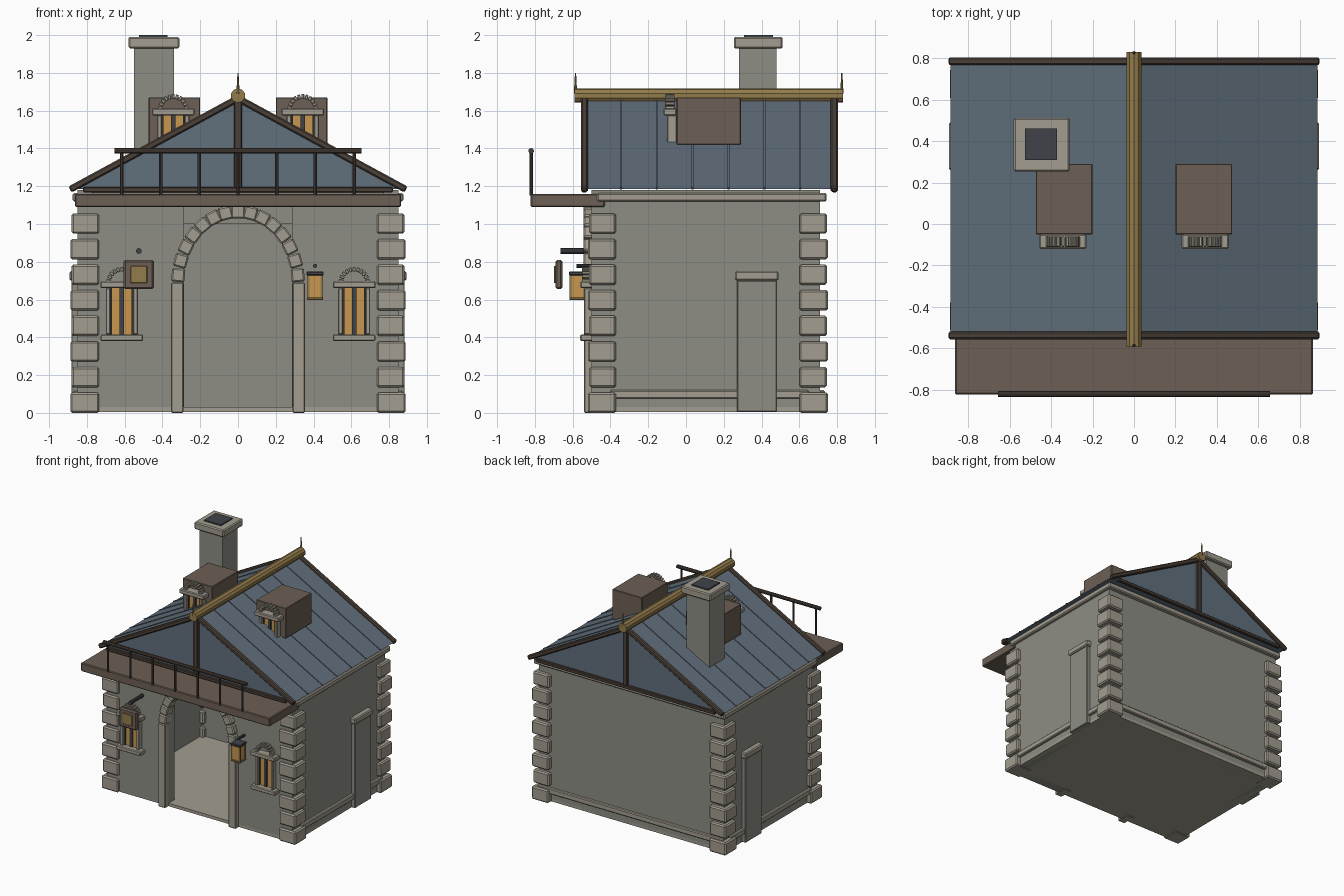
import bpy, bmesh
from math import pi, cos, sin, atan2, hypot
from mathutils import Matrix, Vector

if "Cube" in bpy.data.objects:
    bpy.data.objects.remove(bpy.data.objects["Cube"])


def material(name, *rgb):
    m = bpy.data.materials.new(name)
    m.diffuse_color = (*rgb, 1)
    m.use_nodes = True
    m.node_tree.nodes["Principled BSDF"].inputs["Base Color"].default_value = m.diffuse_color
    return m


WALL = material("wall_plaster", .27, .27, .235)
STONE = material("cut_stone", .37, .34, .28)
SLATE = material("slate", .12, .16, .20)
WOOD = material("wood", .15, .115, .09)
BEAM = material("dark_wood", .07, .052, .04)
GOLD = material("brass", .29, .20, .07)
AMBER = material("amber_glass", .58, .31, .08)
IRON = material("iron", .05, .055, .065)


def finish(name, bm, mat):
    bmesh.ops.recalc_face_normals(bm, faces=bm.faces)
    me = bpy.data.meshes.new(name)
    bm.to_mesh(me)
    bm.free()
    me.materials.append(mat)
    ob = bpy.data.objects.new(name, me)
    bpy.context.collection.objects.link(ob)
    return ob


def block(name, centre, size, mat, bevel=0.0, rot=None):
    bm = bmesh.new()
    bmesh.ops.create_cube(bm, size=1)
    bmesh.ops.scale(bm, vec=size, verts=bm.verts)
    if bevel:
        bmesh.ops.bevel(bm, geom=bm.edges[:], offset=bevel, segments=1, affect='EDGES')
    m = Matrix.Translation(centre)
    bmesh.ops.transform(bm, matrix=m @ rot if rot else m, verts=bm.verts)
    return finish(name, bm, mat)


def box(name, x, y, z, mat, bevel=0.0):
    """Box from (min, max) ranges."""
    c = [(a + b) / 2 for a, b in (x, y, z)]
    s = [abs(b - a) for a, b in (x, y, z)]
    return block(name, c, s, mat, bevel)


def rod(name, a, b, r, mat, r2=None, sides=10):
    a, b = Vector(a), Vector(b)
    bm = bmesh.new()
    bmesh.ops.create_cone(bm, cap_ends=True, segments=sides, radius1=r,
                          radius2=r if r2 is None else r2, depth=(b - a).length)
    q = (b - a).to_track_quat('Z', 'Y').to_matrix().to_4x4()
    bmesh.ops.transform(bm, matrix=Matrix.Translation((a + b) / 2) @ q, verts=bm.verts)
    return finish(name, bm, mat)


def arch(name, cx, y, cz, rx, rz, n, size, mat, bevel):
    """Wedge stones spread over a half ellipse."""
    for i in range(n):
        t = pi * (i + .5) / n
        ang = atan2(sin(t) / rz, cos(t) / rx)
        block(name, (cx + rx * cos(t), y, cz + rz * sin(t)), size, mat, bevel,
              Matrix.Rotation(-ang, 4, 'Y'))


def window(name, cx, y, sill, top):
    """Framed window on a wall facing -y at depth y; top = underside of lintel."""
    box(name + "_glass", (cx - .06, cx + .06), (y - .012, y + .01), (sill, top), AMBER)
    for dx, w in ((0, .012), (-.057, .005), (.057, .005)):
        box(name + "_mullion", (cx + dx - w, cx + dx + w), (y - .02, y), (sill, top), IRON)
    for s in (-1, 1):
        box(name + "_jamb", (cx + s * .06, cx + s * .085), (y - .04, y + .01), (sill, top), STONE, .004)
    box(name + "_lintel", (cx - .113, cx + .113), (y - .06, y + .01), (top, top + .037), STONE, .006)
    box(name + "_sill", (cx - .113, cx + .113), (y - .06, y + .01), (sill - .035, sill), STONE, .006)
    arch(name + "_arch_stone", cx, y - .025, top + .03, .07, .07, 11, (.025, .05, .016), STONE, .003)


# hollow house walls with a door opening
box("floor", (-.85, .85), (-.5, .71), (.005, .03), STONE)
box("back_wall", (-.85, .85), (.63, .71), (.005, 1.18), WALL)
box("door_head_wall", (-.285, .285), (-.49, -.41), (1.0, 1.15), WALL)
box("cornice_back", (-.87, .87), (.62, .745), (1.12, 1.165), STONE, .008)
box("plinth_back", (-.85, .85), (.70, .735), (.075, .12), STONE, .006)
for s in (-1, 1):
    box("side_wall", (s * .77, s * .85), (-.5, .71), (.005, 1.18), WALL)
    box("front_wall", (s * .285, s * .85), (-.5, -.42), (.005, 1.15), WALL)
    box("cornice_side", (s * .80, s * .875), (-.47, .745), (1.12, 1.165), STONE, .008)
    box("plinth_side", (s * .84, s * .872), (-.4, .65), (.075, .12), STONE, .006)
    box("side_pier", (s * .83, s * .882), (.27, .48), (.005, .70), WALL, .004)
    box("side_pier_cap", (s * .82, s * .893), (.26, .49), (.70, .75), STONE, .008)
    # corner stones, alternating in size
    for i in range(8):
        e = .006 * (i % 2)
        z = i * .1355
        for y0, y1 in ((-.52 + e, -.37), (.60, .752 - e)):
            box("corner_stone", (s * .735, s * (.888 - e)), (y0, y1), (z, z + .108), STONE, .01)
    box("door_jamb", (s * .288, s * .355), (-.54, -.42), (0, .69), STONE, .006)
    window("wall_window", s * .615, -.5, .415, .66)

arch("door_arch_stone", 0, -.5, .69, .318, .375, 15, (.07, .085, .072), STONE, .008)

# roof prism with seams, rake beams and gable frame
APEX, EAVE, HALF = 1.665, 1.185, .885
bm = bmesh.new()
fr = [bm.verts.new(p) for p in ((-HALF, -.53, EAVE), (HALF, -.53, EAVE), (0, -.53, APEX))]
ext = bmesh.ops.extrude_face_region(bm, geom=[bm.faces.new(fr)])
bmesh.ops.translate(bm, vec=(0, 1.31, 0),
                    verts=[v for v in ext["geom"] if isinstance(v, bmesh.types.BMVert)])
bm.faces.ensure_lookup_table()
if not any(all(v.co.y < -.5 for v in f.verts) for f in bm.faces):
    bm.faces.new(fr)
finish("roof", bm, SLATE)
slope = atan2(APEX - EAVE, HALF)
length = hypot(HALF, APEX - EAVE)
for s in (-1, 1):
    rot = Matrix.Rotation(s * slope, 4, 'Y')
    mid = (s * HALF / 2, (APEX + EAVE) / 2)
    for i in range(6):
        block("roof_seam", (mid[0], -.345 + .19 * i, mid[1]), (length - .01, .01, .012), SLATE, 0, rot)
    for y in (-.537, .785):
        block("rake_beam", (mid[0], y, mid[1]), (length + .01, .038, .036), BEAM, .008, rot)
for y in (-.54, .785):
    box("king_post", (-.02, .02), (y - .015, y + .015), (1.19, 1.65), BEAM, .005)
    box("tie_beam", (-.82, .82), (y - .012, y + .015), (1.168, 1.196), BEAM, .005)

# ridge beam and finials
rod("ridge_beam", (0, -.59, 1.68), (0, .83, 1.68), .038, GOLD)
for y in (-.585, .825):
    rod("finial", (0, y, 1.69), (0, y, 1.80), .009, GOLD, .003, 8)

# dormers
for s in (-1, 1):
    box("dormer", (s * .20, s * .473), (-.05, .29), (1.42, 1.67), WOOD, .004)
    window("dormer_window", s * .343, -.06, 1.42, 1.575)

# chimney
box("chimney", (-.55, -.34), (.28, .48), (1.25, 1.95), WALL)
box("chimney_cap", (-.58, -.31), (.253, .512), (1.93, 1.99), STONE, .008)
box("chimney_flue", (-.525, -.372), (.308, .46), (1.95, 2.0), IRON)

# balcony with railing
box("balcony_floor", (-.863, .863), (-.822, -.43), (1.09, 1.16), WOOD, .006)
rod("balcony_rail", (-.655, -.82, 1.387), (.655, -.82, 1.387), .015, BEAM)
for i in range(7):
    x = -.615 + i * .205
    rod("balcony_post", (x, -.82, 1.15), (x, -.82, 1.39), .009, BEAM, sides=8)

# hanging sign board, blank
rod("sign_bracket", (-.525, -.665, .857), (-.525, -.48, .857), .015, IRON)
box("sign_board", (-.605, -.445), (-.692, -.655), (.655, .81), WOOD, .01)
box("sign_panel", (-.57, -.48), (-.7, -.67), (.687, .778), GOLD, .004)

# lantern
rod("lantern_bracket", (.408, -.58, .778), (.408, -.48, .778), .011, IRON)
box("lantern_glass", (.373, .443), (-.61, -.54), (.61, .735), AMBER)
box("lantern_cap", (.363, .453), (-.62, -.53), (.728, .748), IRON, .004)
box("lantern_base", (.365, .451), (-.618, -.532), (.598, .612), GOLD, .003)
for x in (.373, .443):
    for y in (-.61, -.54):
        box("lantern_post", (x - .006, x + .006), (y - .006, y + .006), (.605, .735), GOLD)
